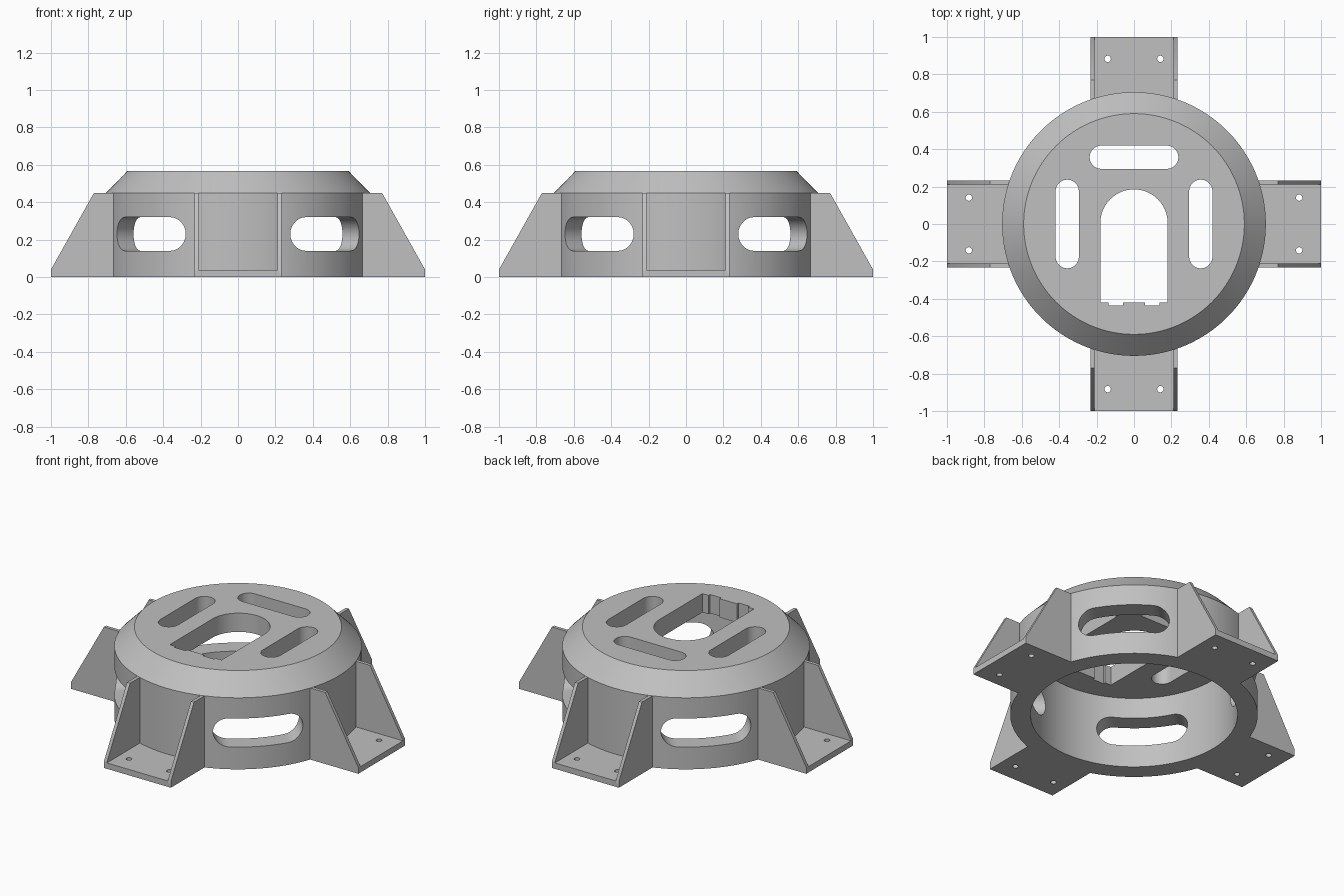
import bpy, bmesh, math
from mathutils import Matrix, Vector

cube = bpy.data.objects.get("Cube")
if cube:
    bpy.data.objects.remove(cube, do_unlink=True)

GREY = (0.53, 0.53, 0.53, 1)
grey = bpy.data.materials.new("plain_grey")
grey.use_nodes = True
grey.diffuse_color = GREY
grey.node_tree.nodes["Principled BSDF"].inputs["Base Color"].default_value = GREY

FLAT = Matrix.Identity(4)
OUTWARD = Matrix(((0, 0, 1), (1, 0, 0), (0, 1, 0))).to_4x4()   # outline across and up, extruded along x
SIDEWAYS = Matrix(((1, 0, 0), (0, 0, 1), (0, 1, 0))).to_4x4()  # outline in x and z, extruded along y


def finish(bm, name):
    bmesh.ops.recalc_face_normals(bm, faces=bm.faces)
    mesh = bpy.data.meshes.new(name)
    bm.to_mesh(mesh)
    bm.free()
    mesh.materials.append(grey)
    obj = bpy.data.objects.new(name, mesh)
    bpy.context.collection.objects.link(obj)
    return obj


def prism(bm, outline, low, high, matrix=FLAT):
    face = bm.faces.new([bm.verts.new(matrix @ Vector((u, v, low))) for u, v in outline])
    new = bmesh.ops.extrude_face_region(bm, geom=[face])["geom"]
    shift = matrix.to_3x3() @ Vector((0, 0, high - low))
    bmesh.ops.translate(bm, vec=shift, verts=[g for g in new if isinstance(g, bmesh.types.BMVert)])
    # the starting face stays as the closing cap


def arc(cx, cy, r, start, end, steps=24):
    angles = [math.radians(start + (end - start) * i / steps) for i in range(steps + 1)]
    return [(cx + r * math.cos(a), cy + r * math.sin(a)) for a in angles]


def slot(cx, cy, half, r):
    return arc(cx + half - r, cy, r, -90, 90) + arc(cx - half + r, cy, r, 90, 270)


def cut(obj, cutter):
    mod = obj.modifiers.new("cut", 'BOOLEAN')
    mod.operation, mod.solver, mod.object = 'DIFFERENCE', 'EXACT', cutter
    bpy.context.view_layer.objects.active = obj
    bpy.ops.object.modifier_apply(modifier=mod.name)
    bpy.data.objects.remove(cutter, do_unlink=True)


def smooth(obj):
    bpy.ops.object.select_all(action='DESELECT')
    obj.select_set(True)
    bpy.context.view_layer.objects.active = obj
    bpy.ops.object.shade_smooth_by_angle(angle=math.radians(30))


# Round housing: wall, chamfer and top plate in one revolved profile
R_OUT, R_IN, RIM, TOP = 0.705, 0.59, 0.45, 0.568
profile = [(0, RIM), (R_IN, RIM), (R_IN, 0), (R_OUT, 0), (R_OUT, RIM), (R_IN, TOP), (0, TOP)]
bm = bmesh.new()
verts = [bm.verts.new((r, 0, z)) for r, z in profile]
edges = [bm.edges.new(pair) for pair in zip(verts, verts[1:])]
bmesh.ops.spin(bm, geom=verts + edges, cent=(0, 0, 0), axis=(0, 0, 1),
               angle=math.tau, steps=128, use_duplicate=False)
bmesh.ops.remove_doubles(bm, verts=bm.verts, dist=0.0005)
housing = finish(bm, "housing")

# Openings: three top slots, the notched arch and four wall slots
bm = bmesh.new()
top_slot = slot(0, 0.357, 0.237, 0.062)
for turn in (0, 90, -90):
    prism(bm, top_slot, 0.4, 0.7, Matrix.Rotation(math.radians(turn), 4, 'Z'))
END, DEEP = -0.42, -0.435
right_foot = [(0.06, END), (0.06, DEEP), (0.137, DEEP), (0.137, END), (0.18, END)]
left_foot = [(-x, y) for x, y in reversed(right_foot)]
prism(bm, left_foot + right_foot + arc(0, 0.005, 0.18, 0, 180, 40), 0.4, 0.7)
for turn in (45, 135, 225, 315):
    prism(bm, slot(0, 0.23, 0.26, 0.09), 0.4, 0.9,
          Matrix.Rotation(math.radians(turn), 4, 'Z') @ OUTWARD)
cut(housing, finish(bm, "openings_cutter"))
smooth(housing)

# Mounting foot: side gussets joined by a floor, with two screw holes
WIDE, INNER, FLOOR = 0.233, 0.212, 0.037
bm = bmesh.new()
prism(bm, [(0.65, 0), (1, 0), (1, 0.04), (0.77, RIM), (0.65, RIM)], -WIDE, WIDE, SIDEWAYS)
foot = finish(bm, "foot_right_side")
bm = bmesh.new()
prism(bm, [(0.5, -INNER), (1.1, -INNER), (1.1, INNER), (0.5, INNER)], FLOOR, 0.6)
cut(foot, finish(bm, "pocket_cutter"))
bm = bmesh.new()
for side in (-1, 1):
    prism(bm, arc(0.883, side * 0.141, 0.017, 0, 345, 23), -0.1, 0.1)
cut(foot, finish(bm, "screw_hole_cutter"))
smooth(foot)
foot.name = "foot_left"

# Repeat the foot around the housing
for name, turn in (("foot_back", 90), ("foot_right", 180), ("foot_front", 270)):
    copy = foot.copy()
    copy.name = name
    copy.rotation_euler.z = math.radians(turn)
    bpy.context.collection.objects.link(copy)
